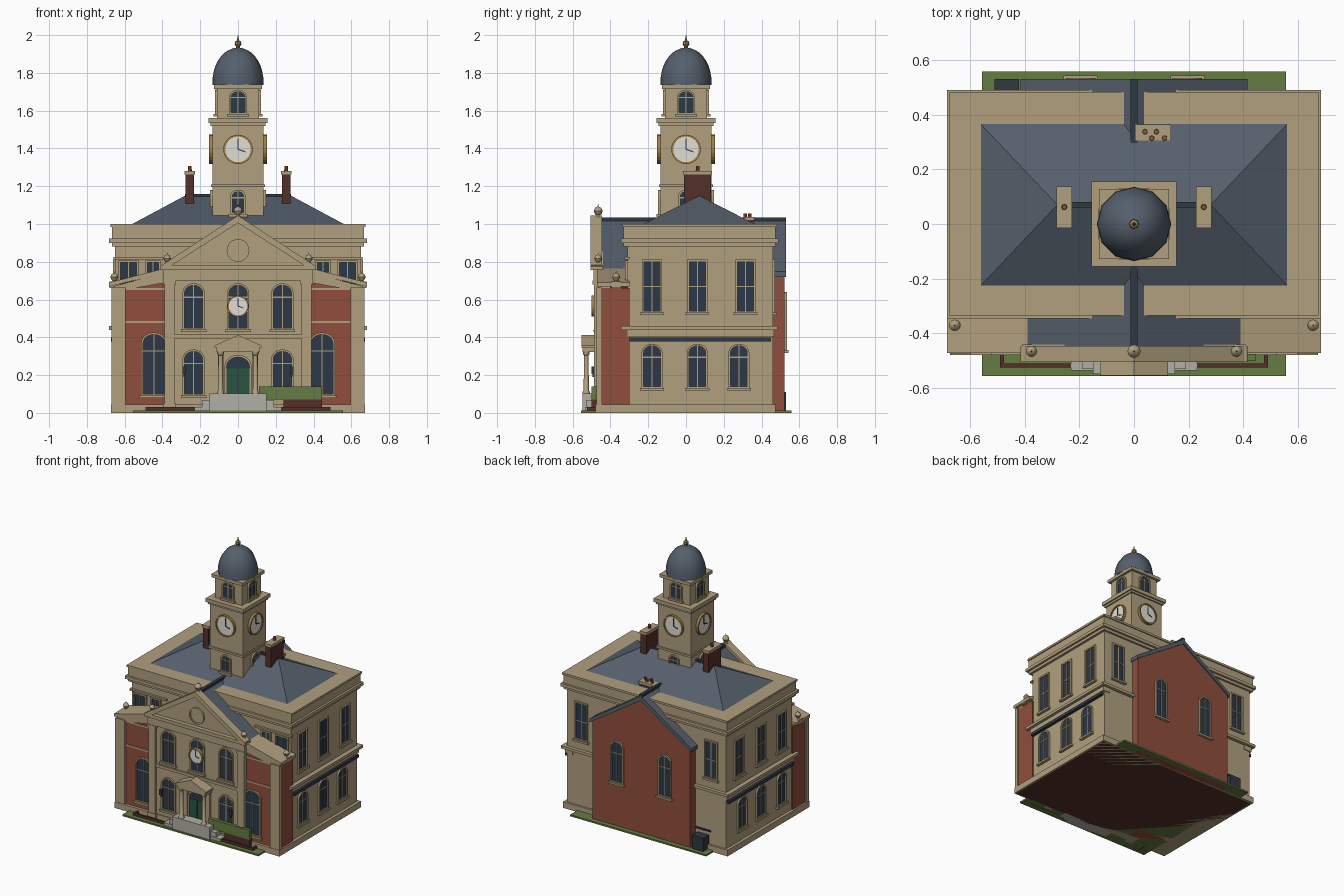
import bpy, bmesh, math
from math import cos, sin, pi, radians

if "Cube" in bpy.data.objects:
    bpy.data.objects.remove(bpy.data.objects["Cube"])

def mat(name, *c):
    m = bpy.data.materials.new(name)
    m.diffuse_color = (*c, 1)
    m.use_nodes = True
    m.node_tree.nodes["Principled BSDF"].inputs["Base Color"].default_value = m.diffuse_color
    return m

STONE = mat("sandstone", .44, .35, .21)
BRICK = mat("brick", .28, .075, .045)
DARKBRICK = mat("dark_brick", .09, .03, .022)
SLATE = mat("slate", .09, .115, .15)
LEAD = mat("lead", .03, .04, .055)
GLASS = mat("glass", .025, .04, .065)
WHITE = mat("dial_white", .75, .73, .66)
GOLD = mat("gilding", .35, .22, .06)
GREEN = mat("door_green", .02, .09, .05)
GRASS = mat("grass", .13, .2, .055)
STEP = mat("step_stone", .45, .43, .38)
POT = mat("clay", .3, .09, .05)

def finish(name, bm, m, smooth=False):
    bmesh.ops.recalc_face_normals(bm, faces=bm.faces)
    me = bpy.data.meshes.new(name)
    bm.to_mesh(me)
    bm.free()
    ob = bpy.data.objects.new(name, me)
    bpy.context.collection.objects.link(ob)
    me.materials.append(m)
    if smooth:
        bpy.ops.object.select_all(action='DESELECT')
        ob.select_set(True)
        bpy.context.view_layer.objects.active = ob
        bpy.ops.object.shade_smooth_by_angle(angle=radians(40))
    return ob

# a wall frame: u across, v up, d outward; a=0 front, 90 right, 180 back, 270 left
def place(u, v, d, a):
    a = radians(a)
    return (u * cos(a) + d * sin(a), u * sin(a) - d * cos(a), v)

def prism(name, pts, d0, d1, m, a=0):
    bm = bmesh.new()
    r = [[bm.verts.new(place(u, v, d, a)) for u, v in pts] for d in (d0, d1)]
    n = len(pts)
    bm.faces.new(r[0])
    bm.faces.new(r[1])
    for i in range(n):
        j = (i + 1) % n
        bm.faces.new((r[0][i], r[0][j], r[1][j], r[1][i]))
    return finish(name, bm, m)

def ring(name, outer, inner, d0, d1, m, a=0):
    bm = bmesh.new()
    r = [[bm.verts.new(place(u, v, d, a)) for u, v in p]
         for p, d in ((outer, d0), (outer, d1), (inner, d1), (inner, d0))]
    n = len(outer)
    for k in range(4):
        for i in range(n):
            j = (i + 1) % n
            bm.faces.new((r[k][i], r[k][j], r[(k + 1) % 4][j], r[(k + 1) % 4][i]))
    return finish(name, bm, m)

def rect(u0, u1, v0, v1):
    return [(u0, v0), (u1, v0), (u1, v1), (u0, v1)]

def box(name, x0, x1, y0, y1, z0, z1, m):
    return prism(name, rect(x0, x1, z0, z1), -y1, -y0, m)

def lathe(name, prof, x, y, m, n=12, smooth=True):
    bm = bmesh.new()
    rows = [[bm.verts.new((x + r * cos(2 * pi * i / n), y + r * sin(2 * pi * i / n), z))
             for i in range(n)] for r, z in prof]
    for p, q in zip(rows, rows[1:]):
        for i in range(n):
            bm.faces.new((p[i], p[(i + 1) % n], q[(i + 1) % n], q[i]))
    bm.faces.new(rows[0])
    bm.faces.new(rows[-1])
    return finish(name, bm, m, smooth)

def disc(u, v, r, n=24):
    return [(u + r * cos(2 * pi * i / n), v + r * sin(2 * pi * i / n)) for i in range(n)]

def opening(u, v0, v1, w, arched, g=0):
    h = w / 2 + g
    if not arched:
        return rect(u - h, u + h, v0 - g, v1 + g)
    rise = .8 * w / 2 + g
    base = v1 + g - rise
    return [(u - h, v0 - g), (u + h, v0 - g)] + \
        [(u + h * cos(pi * i / 10), base + rise * sin(pi * i / 10)) for i in range(11)]

def window(name, u, v0, v1, w, d, a=0, arched=False, sill=True, trim=STONE):
    prism(name + "_glass", opening(u, v0, v1, w, arched), d - .01, d + .003, GLASS, a)
    ring(name + "_surround", opening(u, v0, v1, w, arched, .011),
         opening(u, v0, v1, w, arched), d - .01, d + .012, trim, a)
    prism(name + "_mullion", rect(u - .0025, u + .0025, v0, v1), d, d + .006, trim, a)
    mid = v0 + (v1 - v0) * (.72 if arched else .5)
    prism(name + "_bar", rect(u - w / 2, u + w / 2, mid - .003, mid + .003), d, d + .006, trim, a)
    if sill:
        prism(name + "_sill", rect(u - w / 2 - .02, u + w / 2 + .02, v0 - .022, v0 - .008), d - .01, d + .02, trim, a)

def clock(name, v, r, d, a=0):
    ring(name + "_rim", disc(0, v, r), disc(0, v, r * .87), d - .01, d + .017, GOLD, a)
    prism(name + "_dial", disc(0, v, r * .9), d - .01, d + .01, WHITE, a)
    prism(name + "_minute_hand", rect(-.003, .003, v, v + r * .75), d, d + .013, LEAD, a)
    prism(name + "_hour_hand", [(0, v - .003), (r * .5, v - r * .2), (r * .5, v - r * .13), (0, v + .004)], d, d + .013, LEAD, a)

def ball(name, x, y, z, r=.02):
    lathe(name, [(r * .6, z), (r * .45, z + r * .5), (r * .7, z + r * .7), (r, z + r * 1.4),
                 (r * .7, z + r * 2.1), (r * .12, z + r * 2.4), (.001, z + r * 2.9)], x, y, STONE)

# grounds
box("lawn", -.555, .555, -.555, .558, 0, .012, GRASS)
box("plinth", -.672, .672, -.478, .475, 0, .045, STONE)
box("foundation", -.66, .66, -.47, .46, -.0, .01, DARKBRICK)

# main body
box("main_walls", -.65, .65, -.31, .46, 0, .9, STONE)
box("main_cornice", -.683, .683, -.345, .49, .9, .922, STONE)
box("cornice_bed", -.668, .668, -.33, .475, .88, .9, STONE)
box("parapet", -.667, .667, -.33, .475, .922, .99, STONE)
box("parapet_coping", -.675, .675, -.335, .483, .985, 1.0, STONE)

# hipped roof
bm = bmesh.new()
b = [bm.verts.new(p) for p in ((-.56, -.225, 1), (.56, -.225, 1), (.56, .365, 1), (-.56, .365, 1))]
t = [bm.verts.new((s * .28, .07, 1.15)) for s in (-1, 1)]
for f in ((b[0], b[1], t[1], t[0]), (b[1], b[2], t[1]), (b[2], b[3], t[0], t[1]), (b[3], b[0], t[0]), b):
    bm.faces.new(f)
finish("hip_roof", bm, SLATE)
box("hip_ridge", -.28, .28, .06, .08, 1.14, 1.16, LEAD)

# cross gable roof running front to back
prism("gable_roof", [(-.415, .748), (0, 1.025), (.415, .748), (.415, .72), (0, .99), (-.415, .72)], -.53, .46, SLATE)
box("gable_ridge", -.012, .012, -.46, .53, 1.01, 1.035, LEAD)

# rear brick gable
prism("rear_gable", [(-.4, 0), (.4, 0), (.4, .735), (0, 1.0), (-.4, .735)], -.522, -.4, BRICK)
for s in (-1, 1):
    window("rear_gable_window", s * .195, .34, .63, .085, .522, 180, True)
    window("rear_upper_window", s * .53, .54, .8, .085, .46, 180)
    prism("rear_string", rect(s * .4, s * .68, .44, .46), .4, .485, STONE, 180)
box("service_box", -.51, -.42, .46, .53, 0, .11, LEAD)
box("service_rail", -.53, -.41, .465, .475, .14, .15, LEAD)

# side elevations
for a in (90, 270):
    k = 1 if a == 90 else -1
    n = "right" if k == 1 else "left"
    prism(n + "_string", rect(*sorted((-.345 * k, .48 * k)), .44, .46), .6, .683, STONE, a)
    prism(n + "_string_bed", rect(*sorted((-.31 * k, .465 * k)), .405, .44), .6, .662, STONE, a)
    prism(n + "_gutter", rect(*sorted((-.3 * k, .45 * k)), .378, .4), .6, .672, LEAD, a)
    for y in (-.18, .06, .315):
        window(n + "_upper_window", y * k, .54, .8, .085, .65, a)
    for y in (-.18, .06, .28):
        window(n + "_lower_window", y * k, .14, .355, .088, .65, a, True)

# front wings, mirrored
for s in (1, -1):
    P = lambda *p: [(s * u, v) for u, v in p]
    prism("wing_brick", P((.3, 0), (.66, 0), (.66, .66), (.3, .74)), .3, .458, BRICK)
    prism("wing_coping", P((.37, .745), (.683, .668), (.683, .69), (.37, .77)), .3, .472, STONE)
    prism("wing_frieze", P((.38, .69), (.66, .64), (.66, .67), (.38, .745)), .4, .466, STONE)
    box("wing_corner_pier", *sorted((s * .595, s * .67)), -.475, -.445, 0, .665, STONE)
    for z in (.475, .65):
        box("wing_string", *sorted((s * .39, s * .6)), -.464, -.45, z, z + .012, STONE)
    window("wing_window", s * .445, .1, .415, .115, .458, 0, True)
    box("wing_ball_base", s * .655 - .025, s * .655 + .025, -.395, -.345, .66, .695, STONE)
    ball("wing_ball", s * .655, -.37, .69, .021)
    window("front_upper_window", s * .58, .56, .795, .085, .31, 0, False, False)
    window("front_inner_window", s * .45, .56, .795, .06, .31, 0, False, False)
    box("front_upper_string", *sorted((s * .36, s * .66)), -.325, -.3, .812, .825, STONE)
    # pavilion pieces
    box("pilaster", *sorted((s * .335, s * .39)), -.488, -.46, 0, .7, STONE)
    box("pilaster_cap", *sorted((s * .328, s * .397)), -.494, -.46, .68, .7, STONE)
    box("pilaster_base", *sorted((s * .328, s * .397)), -.494, -.46, 0, .05, STONE)
    window("pavilion_lower_window", s * .235, .1, .325, .095, .47, 0, True)
    ball("pediment_ball", s * .375, -.465, .79, .02)
    box("lamp", s * .285 - .01, s * .285 + .01, -.5, -.48, .205, .245, LEAD)
    box("lamp_bracket", s * .285 - .003, s * .285 + .003, -.495, -.46, .19, .205, LEAD)
    # garden walls
    box("garden_wall", *sorted((s * .16, s * .49)), -.525, -.51, 0, .03, DARKBRICK)
    box("garden_wall_return", *sorted((s * .475, s * .49)), -.525, -.46, 0, .03, DARKBRICK)

# central pavilion and pediment
box("pavilion_walls", -.385, .385, -.47, -.3, 0, .76, STONE)
box("pavilion_string", -.335, .335, -.482, -.46, .395, .415, STONE)
box("pavilion_entablature", -.395, .395, -.49, -.3, .7, .757, STONE)
box("pediment_cornice", -.41, .41, -.505, -.44, .757, .782, STONE)
prism("tympanum", [(-.39, .77), (.39, .77), (0, 1.015)], .44, .475, STONE)
prism("raking_cornice", [(-.415, .775), (-.36, .775), (0, 1.005), (.36, .775), (.415, .775), (0, 1.045)], .445, .505, STONE)
ring("medallion_rim", disc(0, .86, .06), disc(0, .86, .05), .47, .487, STONE)
prism("medallion", disc(0, .86, .051), .47, .48, STONE)
ball("apex_ball", 0, -.465, 1.035, .024)
for u in (-.235, 0, .235):
    window("pavilion_upper_window", u, .45, .675, .095, .47, 0, True)
clock("front_clock", .565, .056, .482)

# entrance porch
for i, (w, d) in enumerate(((.23, .535), (.19, .53), (.15, .549))):
    box("step", -w, w, -d, -.46, 0, .035 * (i + 1) - .003, STEP)
for s in (1, -1):
    lathe("porch_column", [(.019, .1), (.019, .112), (.014, .118), (.012, .305), (.018, .312), (.018, .325)], s * .092, -.528, STONE)
    box("porch_pilaster", s * .092 - .015, s * .092 + .015, -.485, -.46, .1, .325, STONE)
prism("door", opening(0, .1, .235, .12, False), .46, .477, GREEN)
prism("fanlight", opening(0, .22, .295, .12, True), .46, .475, GLASS)
ring("door_surround", opening(0, .1, .295, .12, True, .012), opening(0, .1, .295, .12, True), .46, .484, STONE)
box("door_split", -.002, .002, -.48, -.47, .1, .235, LEAD)
box("porch_entablature", -.115, .115, -.547, -.46, .322, .348, STONE)
prism("porch_pediment", [(-.125, .345), (.125, .345), (.125, .357), (0, .412), (-.125, .357)], .46, .553, STONE)
box("hedge", .11, .445, -.5, -.475, .07, .14, GRASS)
box("hedge_planter", .24, .445, -.5, -.475, .01, .07, DARKBRICK)

# clock tower
box("tower_shaft", -.135, .135, -.135, .135, 1.0, 1.535, STONE)
box("tower_string", -.144, .144, -.144, .144, 1.195, 1.21, STONE)
box("tower_cornice", -.155, .155, -.155, .155, 1.535, 1.562, STONE)
box("tower_cornice_bed", -.145, .145, -.145, .145, 1.52, 1.536, STONE)
box("lantern", -.11, .11, -.11, .11, 1.56, 1.72, STONE)
box("lantern_cornice", -.128, .128, -.128, .128, 1.715, 1.738, STONE)
for a in (0, 90, 180, 270):
    window("tower_window", 0, 1.06, 1.17, .06, .135, a, True)
    clock("tower_clock", 1.395, .078, .137, a)
    window("lantern_window", 0, 1.59, 1.7, .075, .11, a, True)
dome = [(.136 * cos(t), 1.735 + .198 * sin(t) ** .9) for t in [radians(k * 10) for k in range(9)]]
lathe("dome", dome + [(.008, 1.934)], 0, 0, SLATE, 12)
lathe("dome_finial", [(.014, 1.925), (.01, 1.94), (.018, 1.95), (.016, 1.965), (.006, 1.972), (.001, 2.0)], 0, 0, GOLD, 8)

# chimneys
for s in (1, -1):
    x = s * .255
    box("chimney", x - .023, x + .023, -.01, .132, 1.0, 1.265, DARKBRICK)
    box("chimney_cap", x - .028, x + .028, -.015, .137, 1.262, 1.28, STONE)
    lathe("chimney_pot", [(.011, 1.275), (.009, 1.308)], x, .062, POT, 8)
box("rear_chimney", .012, .13, .312, .358, .98, 1.025, DARKBRICK)
box("rear_chimney_cap", .006, .136, .306, .363, 1.02, 1.036, STONE)
for x, y in ((.04, .337), (.065, .314), (.082, .337), (.112, .314)):
    lathe("rear_chimney_pot", [(.01, 1.03), (.009, 1.055)], x, y, POT, 8)
